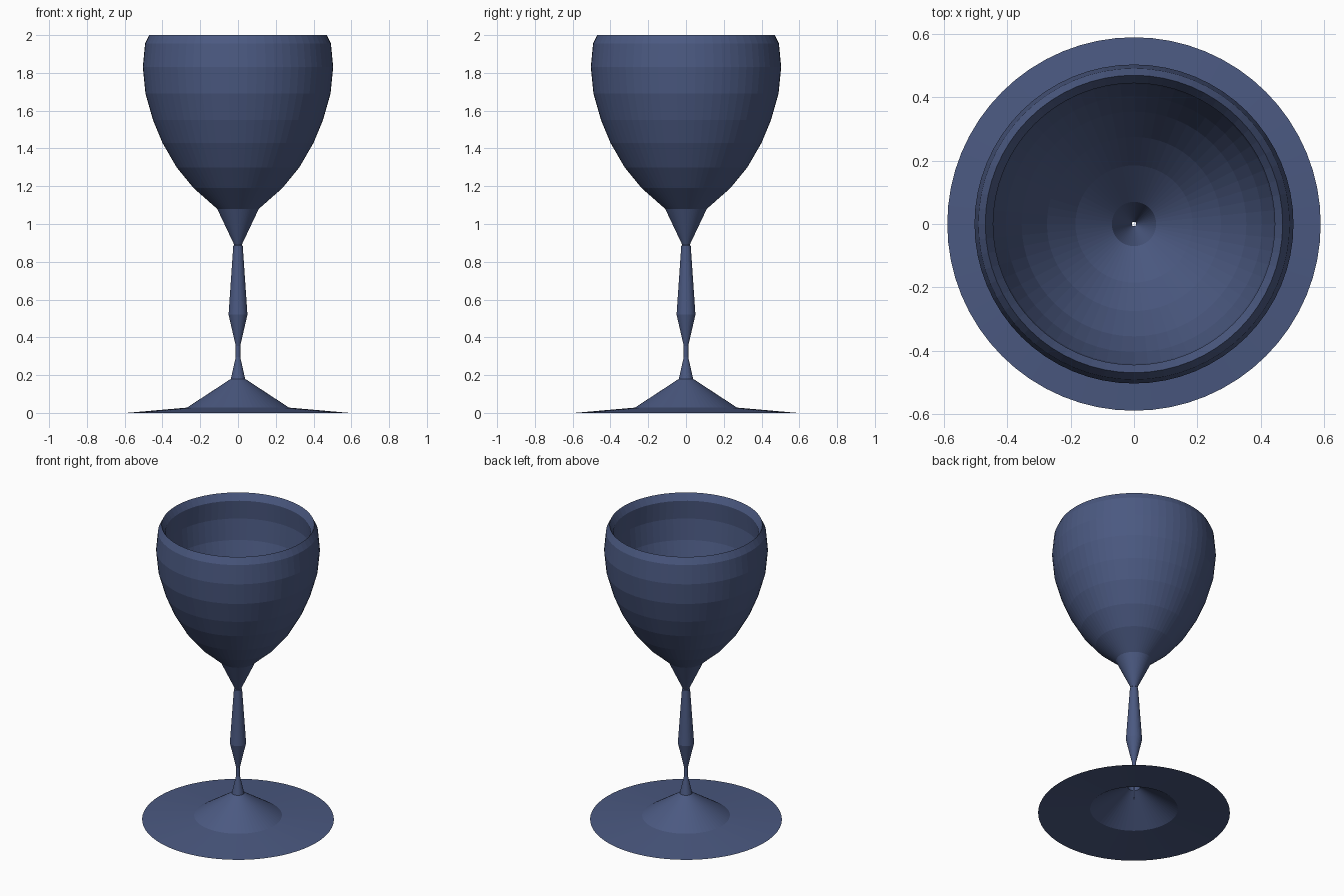
import bpy, math

if "Cube" in bpy.data.objects:
    bpy.data.objects.remove(bpy.data.objects["Cube"])

SEGMENTS = 64

glass = bpy.data.materials.new("dark_blue")
glass.diffuse_color = (0.07, 0.1, 0.22, 1)
glass.use_nodes = True
glass.node_tree.nodes["Principled BSDF"].inputs["Base Color"].default_value = glass.diffuse_color


def lathe(name, profile):
    """Revolve an open (radius, height) profile around z."""
    verts = [(r * math.cos(2 * math.pi * i / SEGMENTS),
              r * math.sin(2 * math.pi * i / SEGMENTS), z)
             for r, z in profile for i in range(SEGMENTS)]
    faces = []
    for k in range(len(profile) - 1):
        a, b = k * SEGMENTS, (k + 1) * SEGMENTS
        for i in range(SEGMENTS):
            j = (i + 1) % SEGMENTS
            faces.append((a + i, a + j, b + j, b + i))
    mesh = bpy.data.meshes.new(name)
    mesh.from_pydata(verts, [], faces)
    mesh.materials.append(glass)
    obj = bpy.data.objects.new(name, mesh)
    bpy.context.collection.objects.link(obj)
    return obj


# hollow flared foot
lathe("foot", [(0.59, 0), (0.27, 0.028), (0.038, 0.18)])

# stem with a knop
lathe("stem", [(0.038, 0.18), (0.012, 0.295), (0.012, 0.355), (0.05, 0.52),
               (0.025, 0.885), (0.02, 0.89)])

# bowl: outer wall, rim, inner wall, then the thin bore inside the stem
lathe("bowl", [(0.02, 0.89), (0.11, 1.08), (0.235, 1.19), (0.325, 1.30),
               (0.40, 1.43), (0.45, 1.55), (0.49, 1.69), (0.504, 1.83),
               (0.492, 1.955), (0.47, 2.0),
               (0.445, 1.955), (0.455, 1.83), (0.442, 1.69), (0.405, 1.55),
               (0.355, 1.43), (0.275, 1.30), (0.185, 1.19), (0.07, 1.08),
               (0.007, 0.90), (0.007, 0.10)])
